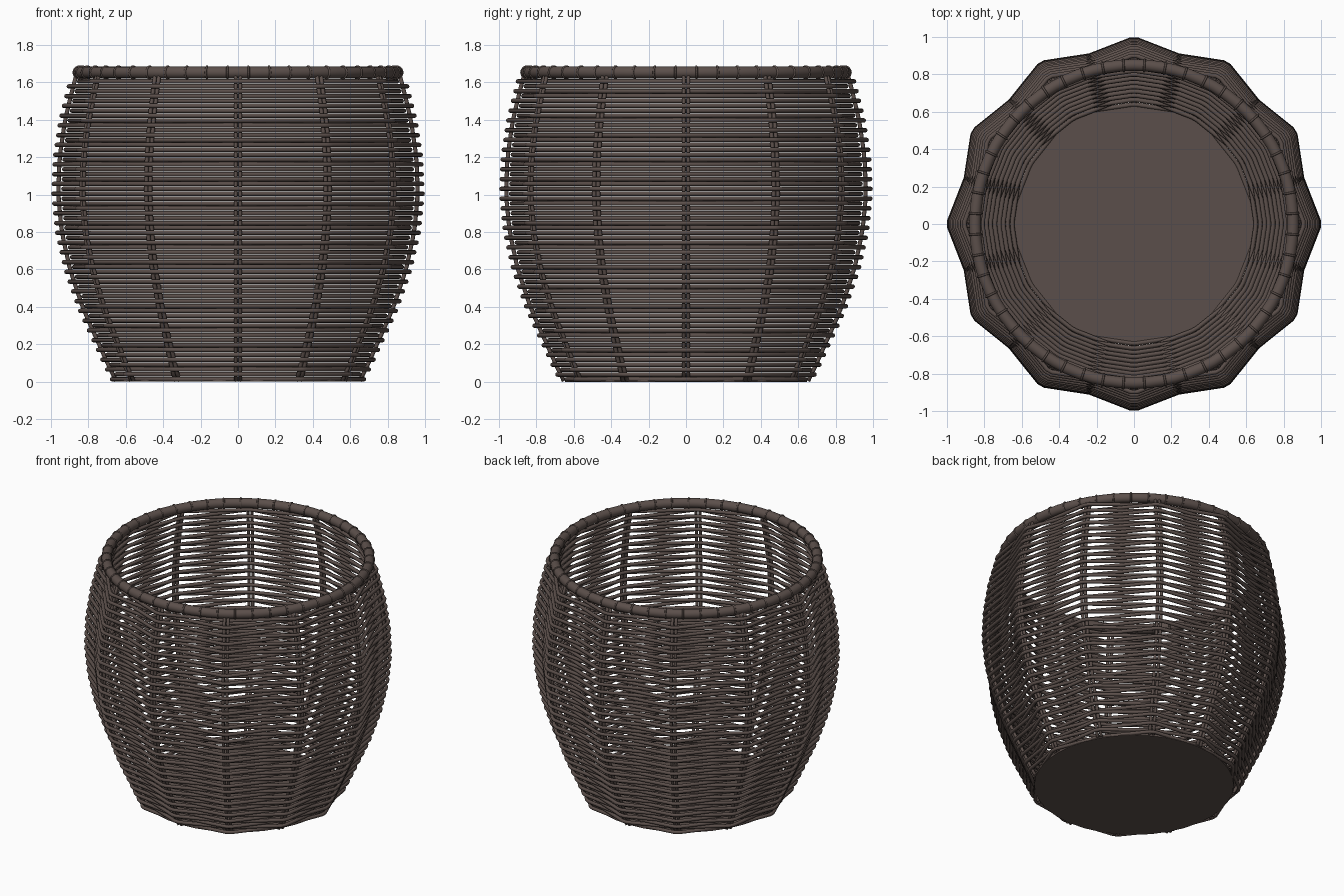
import bpy, bmesh, math
from mathutils import Vector

if "Cube" in bpy.data.objects:
    bpy.data.objects.remove(bpy.data.objects["Cube"])

mat = bpy.data.materials.new("dark brown wicker")
mat.diffuse_color = (0.105, 0.078, 0.069, 1)
mat.use_nodes = True
mat.node_tree.nodes["Principled BSDF"].inputs["Base Color"].default_value = mat.diffuse_color

# outer silhouette of the weave: (height, radius)
PROFILE = [(0.0, 0.68), (0.1, 0.73), (0.2, 0.775), (0.3, 0.822), (0.4, 0.866),
           (0.6, 0.935), (0.8, 0.98), (1.0, 1.0), (1.2, 0.992), (1.4, 0.962),
           (1.6, 0.912), (1.7, 0.882)]
STAKES = 12


def outer(z):
    for (z0, r0), (z1, r1) in zip(PROFILE, PROFILE[1:]):
        if z <= z1:
            return r0 + (r1 - r0) * (z - z0) / (z1 - z0)
    return PROFILE[-1][1]


def polar(r, a, z):
    return Vector((r * math.cos(a), r * math.sin(a), z))


def tube(bm, pts, radius, side, closed, n=6):
    """Sweep a round section along pts; side(i) gives one section axis."""
    rings, m = [], len(pts)
    for i, p in enumerate(pts):
        if closed:
            t = pts[(i + 1) % m] - pts[i - 1]
        else:
            t = pts[min(i + 1, m - 1)] - pts[max(i - 1, 0)]
        t.normalize()
        u = side(i)
        u = (u - t * u.dot(t)).normalized()
        v = t.cross(u)
        rings.append([bm.verts.new(p + radius * (u * math.cos(k * math.tau / n)
                                                 + v * math.sin(k * math.tau / n)))
                      for k in range(n)])
    for i in range(m if closed else m - 1):
        a, b = rings[i], rings[(i + 1) % m]
        for k in range(n):
            bm.faces.new((a[k], a[(k + 1) % n], b[(k + 1) % n], b[k]))
    if not closed:
        bm.faces.new(rings[0])
        bm.faces.new(rings[-1])


def finish(bm, name, smooth=True):
    bmesh.ops.recalc_face_normals(bm, faces=bm.faces)
    me = bpy.data.meshes.new(name)
    bm.to_mesh(me)
    bm.free()
    me.materials.append(mat)
    for f in me.polygons:
        f.use_smooth = smooth
    ob = bpy.data.objects.new(name, me)
    bpy.context.collection.objects.link(ob)
    return ob


UP = Vector((0, 0, 1))

# woven rows: alternately outside and inside each stake
bm = bmesh.new()
ROWS = 62
for row in range(ROWS):
    z = 0.013 + row * (1.605 - 0.013) / (ROWS - 1)
    R = outer(z)
    pts = []
    for s in range(STAKES):
        out = (s + row) % 2 == 0
        r = R - 0.012 if out else R - 0.012 - 0.053 * R
        a = s * math.tau / STAKES
        for d in (-0.016, 0.016):
            pts.append(polar(r, a + d / r, z))
    tube(bm, pts, 0.012, lambda i: UP, True, 8)
finish(bm, "woven_rows")

# paired upright stakes
bm = bmesh.new()
for s in range(STAKES):
    a = s * math.tau / STAKES
    for d in (-0.0125, 0.0125):
        pts = []
        for i in range(25):
            z = 0.004 + i * 1.646 / 24
            r = outer(z) * (1 - 0.0265) - 0.012
            pts.append(polar(r, a, z) + polar(d, a + math.pi / 2, 0))
        tube(bm, pts, 0.011, lambda i, a=a: polar(1, a, 0), False)
finish(bm, "upright_stakes")

# thick rim hoop
bm = bmesh.new()
tube(bm, [polar(0.85, k * math.tau / 72, 1.653) for k in range(72)], 0.032,
     lambda i: UP, True, 14)
finish(bm, "rim_hoop")

# thin bindings wrapped round the rim
bm = bmesh.new()
for k in range(48):
    a = (k + 0.5) * math.tau / 48
    c = [(math.cos(j * math.tau / 14), math.sin(j * math.tau / 14)) for j in range(14)]
    pts = [polar(0.85 + 0.032 * x, a, 1.653 + 0.032 * y) for x, y in c]
    tube(bm, pts, 0.006, lambda i, a=a: polar(1, a + math.pi / 2, 0), True)
finish(bm, "rim_bindings")

# base plate
bm = bmesh.new()
bmesh.ops.create_cone(bm, cap_ends=True, segments=36, radius1=0.645, radius2=0.645,
                      depth=0.016)
bmesh.ops.translate(bm, verts=bm.verts, vec=(0, 0, 0.008))
finish(bm, "base_plate", False)
